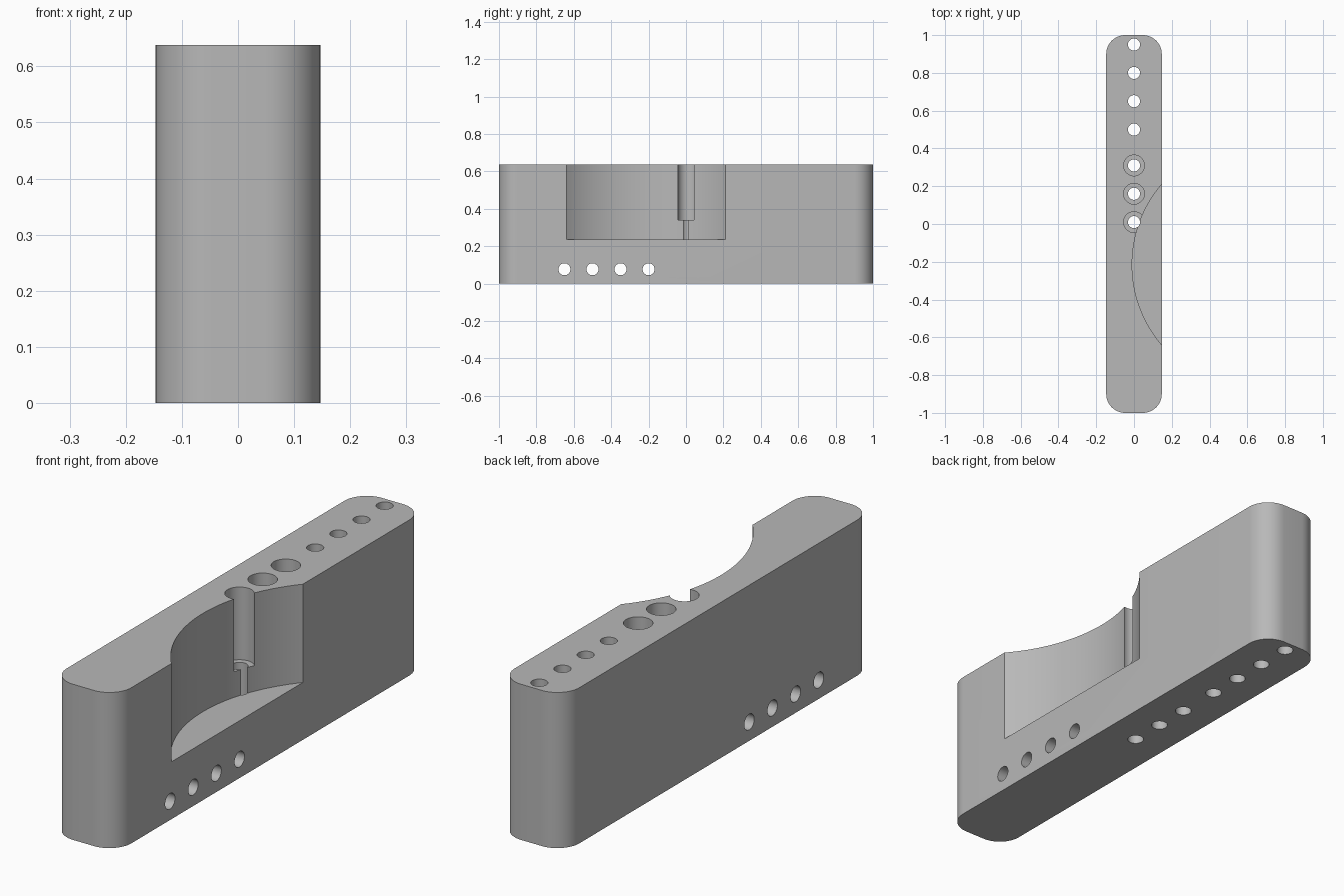
import bpy, bmesh, math
from mathutils import Matrix

if "Cube" in bpy.data.objects:
    bpy.data.objects.remove(bpy.data.objects["Cube"])

WIDTH, LENGTH, HEIGHT = 0.294, 2.0, 0.638
CORNER = 0.1
HOLE_R, BORE_R = 0.032, 0.055

grey = bpy.data.materials.new("plain grey")
grey.use_nodes = True
colour = (0.48, 0.48, 0.48, 1)
grey.diffuse_color = colour
grey.node_tree.nodes["Principled BSDF"].inputs["Base Color"].default_value = colour


def finish(name, bm):
    mesh = bpy.data.meshes.new(name)
    bm.to_mesh(mesh)
    bm.free()
    mesh.materials.append(grey)
    obj = bpy.data.objects.new(name, mesh)
    bpy.context.collection.objects.link(obj)
    return obj


def cylinder(name, radius, depth, centre, sides=48, along_x=False):
    bm = bmesh.new()
    turn = Matrix.Rotation(math.pi / 2, 4, "Y") if along_x else Matrix()
    bmesh.ops.create_cone(bm, cap_ends=True, segments=sides, radius1=radius,
                          radius2=radius, depth=depth,
                          matrix=Matrix.Translation(centre) @ turn)
    return finish(name, bm)


# Block with rounded upright corners
bm = bmesh.new()
bmesh.ops.create_cube(bm, size=1, matrix=Matrix.Translation((0, 0, HEIGHT / 2))
                      @ Matrix.Diagonal((WIDTH, LENGTH, HEIGHT, 1)))
uprights = [e for e in bm.edges
            if abs(e.verts[0].co.z - e.verts[1].co.z) > HEIGHT / 2]
bmesh.ops.bevel(bm, geom=uprights, offset=CORNER, offset_type="OFFSET",
                segments=12, profile=0.5, affect="EDGES")
block = finish("drilled_block", bm)

# Curved pocket in the left side
cutters = [cylinder("pocket_cutter", 0.654, 1, (0.644, -0.215, 0.735), 256)]

# Upright holes, the first three counterbored
for y in (0.01, 0.16, 0.31, 0.5, 0.65, 0.8, 0.95):
    cutters.append(cylinder("hole_cutter", HOLE_R, 2, (0, y, 0.3)))
    if y < 0.4:
        cutters.append(cylinder("counterbore_cutter", BORE_R, 1, (0, y, 0.84)))

# Cross holes near the base
for i in range(4):
    cutters.append(cylinder("cross_hole_cutter", HOLE_R, 1,
                            (0, -0.65 + 0.15 * i, 0.077), along_x=True))

bpy.context.view_layer.objects.active = block
for cutter in cutters:
    cutter.hide_render = True
    cut = block.modifiers.new("cut", "BOOLEAN")
    cut.operation = "DIFFERENCE"
    cut.solver = "EXACT"
    cut.object = cutter
    bpy.ops.object.modifier_apply(modifier=cut.name)
    bpy.data.objects.remove(cutter)

bpy.ops.object.select_all(action="DESELECT")
block.select_set(True)
bpy.ops.object.shade_smooth_by_angle(angle=math.radians(30))
